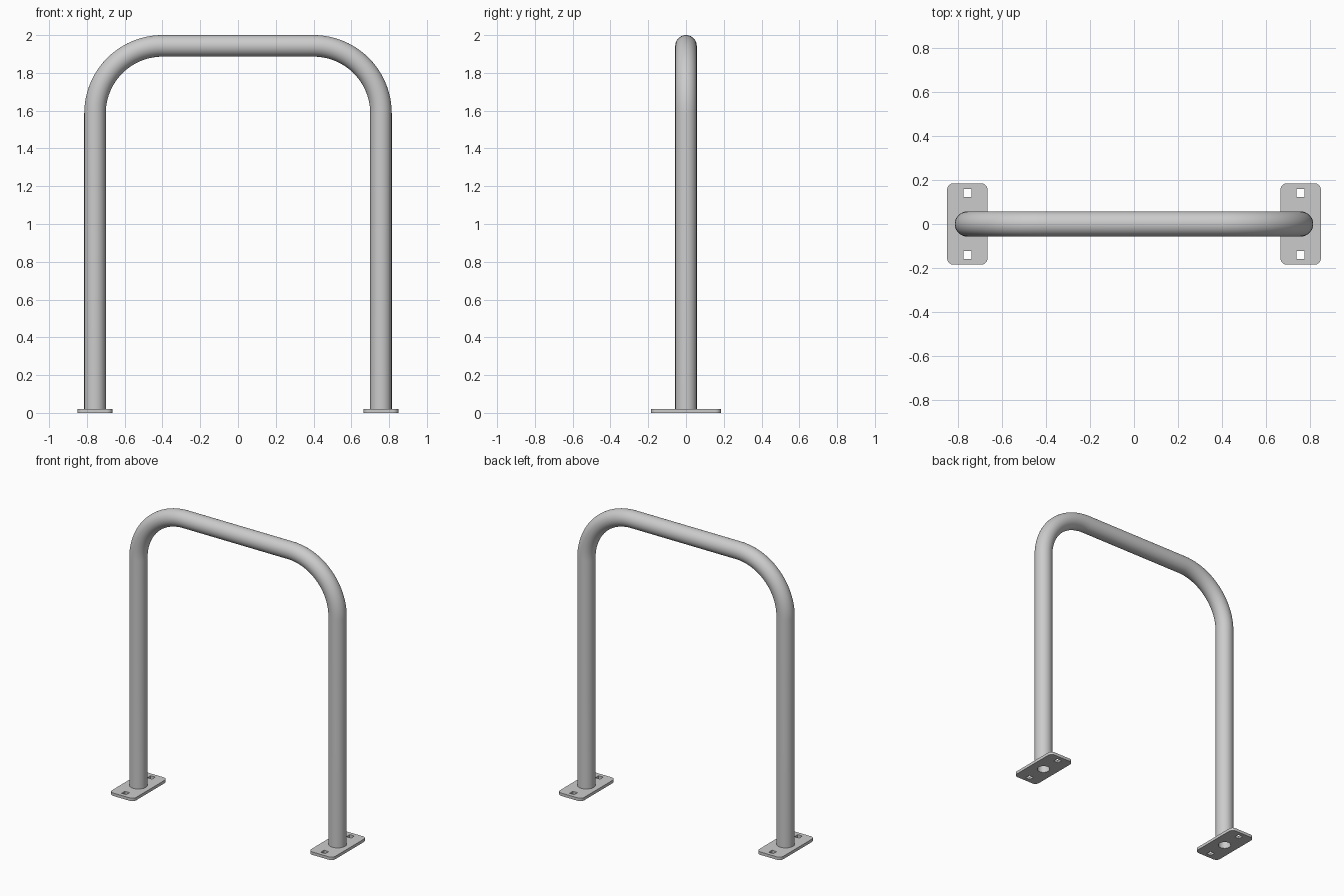
import bpy, bmesh
from math import sin, cos, pi, radians

if "Cube" in bpy.data.objects:
    bpy.data.objects.remove(bpy.data.objects["Cube"])

LEG_X, TUBE_R, BORE_R = 0.757, 0.057, 0.04
BEND_R, TOP_Z, PLATE_H = 0.357, 1.943, 0.02
SIDES, BEND_STEPS = 48, 24


def smooth(obj):
    bpy.ops.object.select_all(action='DESELECT')
    obj.select_set(True)
    bpy.context.view_layer.objects.active = obj
    bpy.ops.object.shade_smooth_by_angle(angle=radians(30))


# Hollow bent tube: rings swept along the hoop's centre line
def centre_line():
    cx, cz = LEG_X - BEND_R, TOP_Z - BEND_R
    half = [(LEG_X, PLATE_H, 0.0)]  # x, z, bend angle
    for i in range(BEND_STEPS + 1):
        a = pi / 2 * i / BEND_STEPS
        half.append((cx + BEND_R * cos(a), cz + BEND_R * sin(a), a))
    return half + [(-x, z, pi - a) for x, z, a in reversed(half)]


def skin(bm, path, radius, flip=False):
    rings = []
    for x, z, a in path:
        ring = []
        for k in range(SIDES):
            t = 2 * pi * k / SIDES
            r = radius * cos(t)
            ring.append(bm.verts.new((x + r * cos(a), radius * sin(t), z + r * sin(a))))
        rings.append(ring)
    for p, q in zip(rings, rings[1:]):
        for k in range(SIDES):
            n = (k + 1) % SIDES
            quad = (p[k], p[n], q[n], q[k])
            bm.faces.new(quad[::-1] if flip else quad)
    return rings[0], rings[-1]


bm = bmesh.new()
path = centre_line()
outer = skin(bm, path, TUBE_R)
inner = skin(bm, path, BORE_R, True)
for o, i in zip(outer, inner):
    for k in range(SIDES):
        n = (k + 1) % SIDES
        bm.faces.new((o[k], o[n], i[n], i[k]))
bmesh.ops.recalc_face_normals(bm, faces=bm.faces)
mesh = bpy.data.meshes.new("bent_tube")
bm.to_mesh(mesh)
bm.free()
tube = bpy.data.objects.new("bent_tube", mesh)
bpy.context.collection.objects.link(tube)
smooth(tube)


# Foot plates: rounded outline with a bore and two square bolt holes
def rounded_rect(w, d, r, steps=8):
    pts = []
    for q, (sx, sy) in enumerate([(1, 1), (-1, 1), (-1, -1), (1, -1)]):
        for i in range(steps + 1):
            a = pi / 2 * (q + i / steps)
            pts.append((sx * (w - r) + r * cos(a), sy * (d - r) + r * sin(a)))
    return pts


def square(y, h):
    return [(-h, y - h), (h, y - h), (h, y + h), (-h, y + h)]


def foot_plate(name, x):
    curve = bpy.data.curves.new(name, 'CURVE')
    curve.dimensions = '2D'
    curve.fill_mode = 'BOTH'
    curve.extrude = PLATE_H / 2
    bore = [(BORE_R * cos(2 * pi * k / SIDES), BORE_R * sin(2 * pi * k / SIDES))
            for k in range(SIDES)]
    for pts in (rounded_rect(0.092, 0.185, 0.03), bore,
                square(0.14, 0.018), square(-0.14, 0.018)):
        spline = curve.splines.new('POLY')
        spline.points.add(len(pts) - 1)
        for point, (px, py) in zip(spline.points, pts):
            point.co = (px, py, 0, 1)
        spline.use_cyclic_u = True
    obj = bpy.data.objects.new(name, curve)
    obj.location = (x, 0, PLATE_H / 2)
    bpy.context.collection.objects.link(obj)
    bpy.ops.object.select_all(action='DESELECT')
    obj.select_set(True)
    bpy.context.view_layer.objects.active = obj
    bpy.ops.object.convert(target='MESH')
    obj = bpy.context.view_layer.objects.active
    # Weld the caps to the rim
    bm = bmesh.new()
    bm.from_mesh(obj.data)
    bmesh.ops.remove_doubles(bm, verts=bm.verts, dist=0.0001)
    bmesh.ops.recalc_face_normals(bm, faces=bm.faces)
    bm.to_mesh(obj.data)
    bm.free()
    smooth(obj)


foot_plate("foot_plate_left", -LEG_X)
foot_plate("foot_plate_right", LEG_X)
